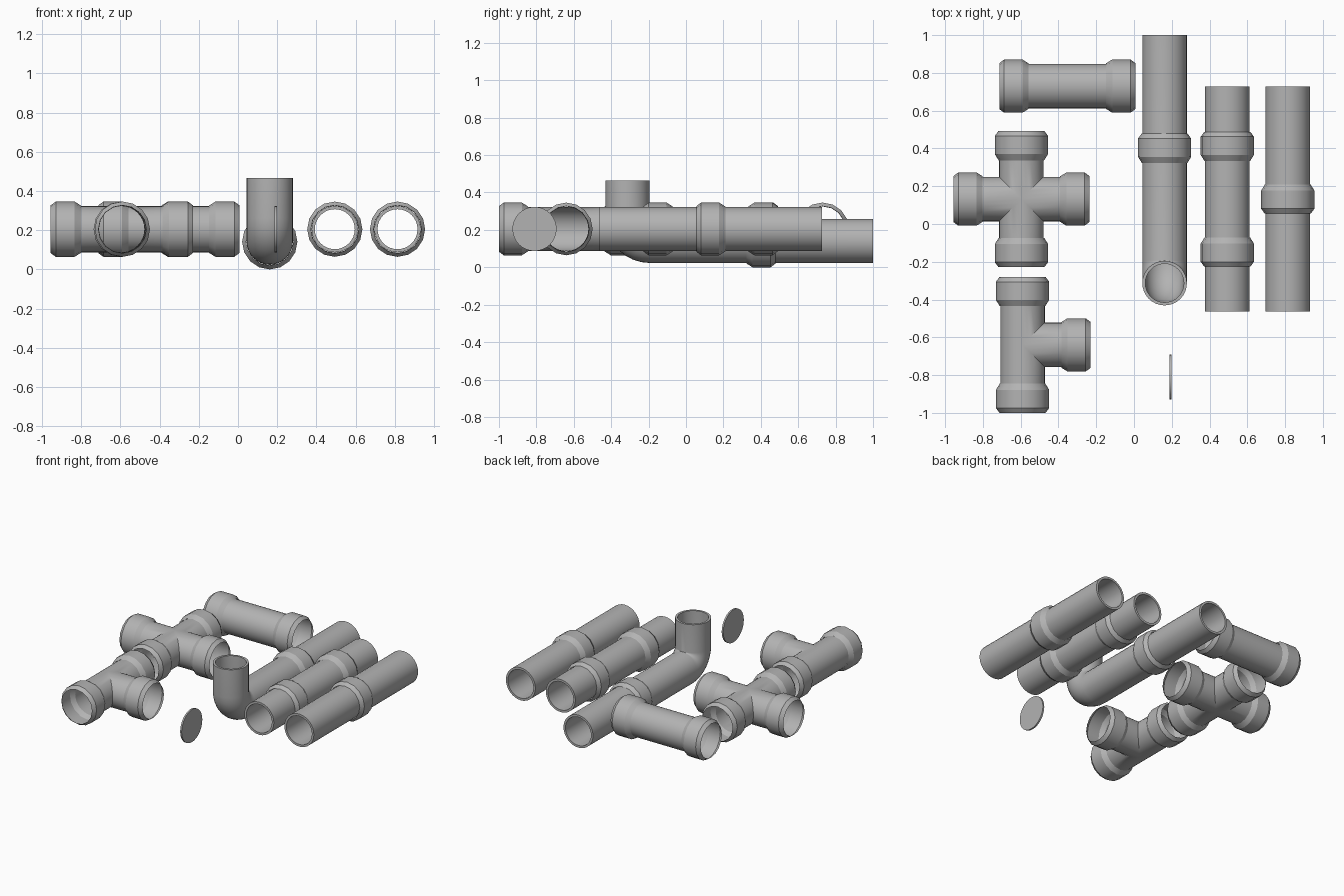
import bpy, bmesh
from math import sin, cos, pi, radians
from mathutils import Vector

if "Cube" in bpy.data.objects:
    bpy.data.objects.remove(bpy.data.objects["Cube"])

R, BORE, HALF, Z = 0.118, 0.102, 0.36, 0.205
SOCKET = 0.155
# socket collar: distance in from the mouth, radius
COLLAR = [(0, 0.122), (0.026, 0.141), (0.122, 0.141), (SOCKET, 0.1205)]
UP = Vector((0, 0, 1))

# Dark grey metal
metal = bpy.data.materials.new("dark_grey_metal")
metal.diffuse_color = (0.45, 0.45, 0.45, 1)
metal.use_nodes = True
metal.node_tree.nodes["Principled BSDF"].inputs["Base Color"].default_value = metal.diffuse_color


def skin(bm, rings, closed=False):
    """Bridge successive rings of points with quads."""
    vs = [[bm.verts.new(p) for p in r] for r in rings]
    n = len(vs[0])
    pairs = list(zip(vs, vs[1:])) + ([(vs[-1], vs[0])] if closed else [])
    for a, b in pairs:
        for i in range(n):
            j = (i + 1) % n
            bm.faces.new((a[i], a[j], b[j], b[i]))


def ring(c, u, v, r, n):
    return [c + r * (u * cos(2 * pi * i / n) + v * sin(2 * pi * i / n)) for i in range(n)]


def finish(bm, name):
    bmesh.ops.remove_doubles(bm, verts=bm.verts, dist=0.0005)
    bmesh.ops.recalc_face_normals(bm, faces=bm.faces)
    me = bpy.data.meshes.new(name)
    bm.to_mesh(me)
    bm.free()
    me.materials.append(metal)
    ob = bpy.data.objects.new(name, me)
    bpy.context.collection.objects.link(ob)
    bpy.ops.object.select_all(action='DESELECT')
    ob.select_set(True)
    bpy.context.view_layer.objects.active = ob
    bpy.ops.object.shade_smooth_by_angle(angle=radians(30))


def collar(bm, mouth, inward):
    """Flared socket whose mouth is at the given point."""
    d, m = Vector(inward), Vector(mouth)
    side = d.cross(UP)
    skin(bm, [ring(m + d * t, side, UP, r, 16) for t, r in COLLAR])


def arm(bm, centre, out, mitre):
    """Fitting arm with its inner end cut to meet the neighbouring arms."""
    c, d = Vector(centre), Vector(out)
    side = d.cross(UP)
    length = HALF - SOCKET + 0.004
    end = ring(c + d * length, side, UP, R, 32)
    start = [p - d * length + d * mitre((p - c).dot(side), side) for p in end]
    skin(bm, [start, end])
    collar(bm, c + d * HALF, -d)


def pipe(bm, path):
    """Pipe with wall thickness along (point, up-vector) stations; side is x."""
    x = Vector((1, 0, 0))
    outer = [ring(Vector(p), x, Vector(v), R, 32) for p, v in path]
    inner = [ring(Vector(p), x, Vector(v), BORE, 32) for p, v in reversed(path)]
    skin(bm, outer + inner, closed=True)


# Straight coupling
bm = bmesh.new()
for s in (-1, 1):
    arm(bm, (-0.353, 0.73, Z), (s, 0, 0), lambda t, side: 0)
finish(bm, "coupling")

# Four-way cross
bm = bmesh.new()
for d in ((1, 0, 0), (-1, 0, 0), (0, 1, 0), (0, -1, 0)):
    arm(bm, (-0.596, 0.132, Z), d, lambda t, side: abs(t))
finish(bm, "cross_fitting")

# Tee: run arms are mitred only on the branch (+x) side
bm = bmesh.new()
for d in ((0, 1, 0), (0, -1, 0)):
    arm(bm, (-0.59, -0.64, Z), d, lambda t, side: max(0, t * side.x))
arm(bm, (-0.59, -0.64, Z), (1, 0, 0), lambda t, side: abs(t))
finish(bm, "tee_fitting")

# Long pipe ending in an upright elbow
bm = bmesh.new()
px, by, bz, br = 0.162, -0.193, 0.261, 0.12
path = [((px, by - br, 0.465), (0, 1, 0))]
for i in range(9):
    a = i / 8 * pi / 2
    v = Vector((0, cos(a), sin(a)))
    path.append((Vector((px, by, bz)) - v * br, v))
path.append(((px, 1.0, bz - br), (0, 0, 1)))
pipe(bm, path)
collar(bm, (px, 0.478, bz - br), (0, -1, 0))
finish(bm, "elbow_pipe")

# Straight pipes: one with a two-ended coupling, one with a single socket
for name, x, sockets in (
        ("coupled_pipe", 0.494, [(0.488, -1), (-0.226, 1)]),
        ("socket_pipe", 0.814, [(0.055, 1)])):
    bm = bmesh.new()
    pipe(bm, [((x, -0.464, Z), (0, 0, 1)), ((x, 0.727, Z), (0, 0, 1))])
    for y, s in sockets:
        collar(bm, (x, y, Z), (0, s, 0))
    finish(bm, name)

# End cap disc
bm = bmesh.new()
rings = [ring(Vector((x, -0.81, Z)), Vector((0, 1, 0)), UP, R, 32) for x in (0.187, 0.199)]
skin(bm, rings)
for r in rings:
    bm.faces.new([bm.verts.new(p) for p in r])
finish(bm, "end_cap_disc")
